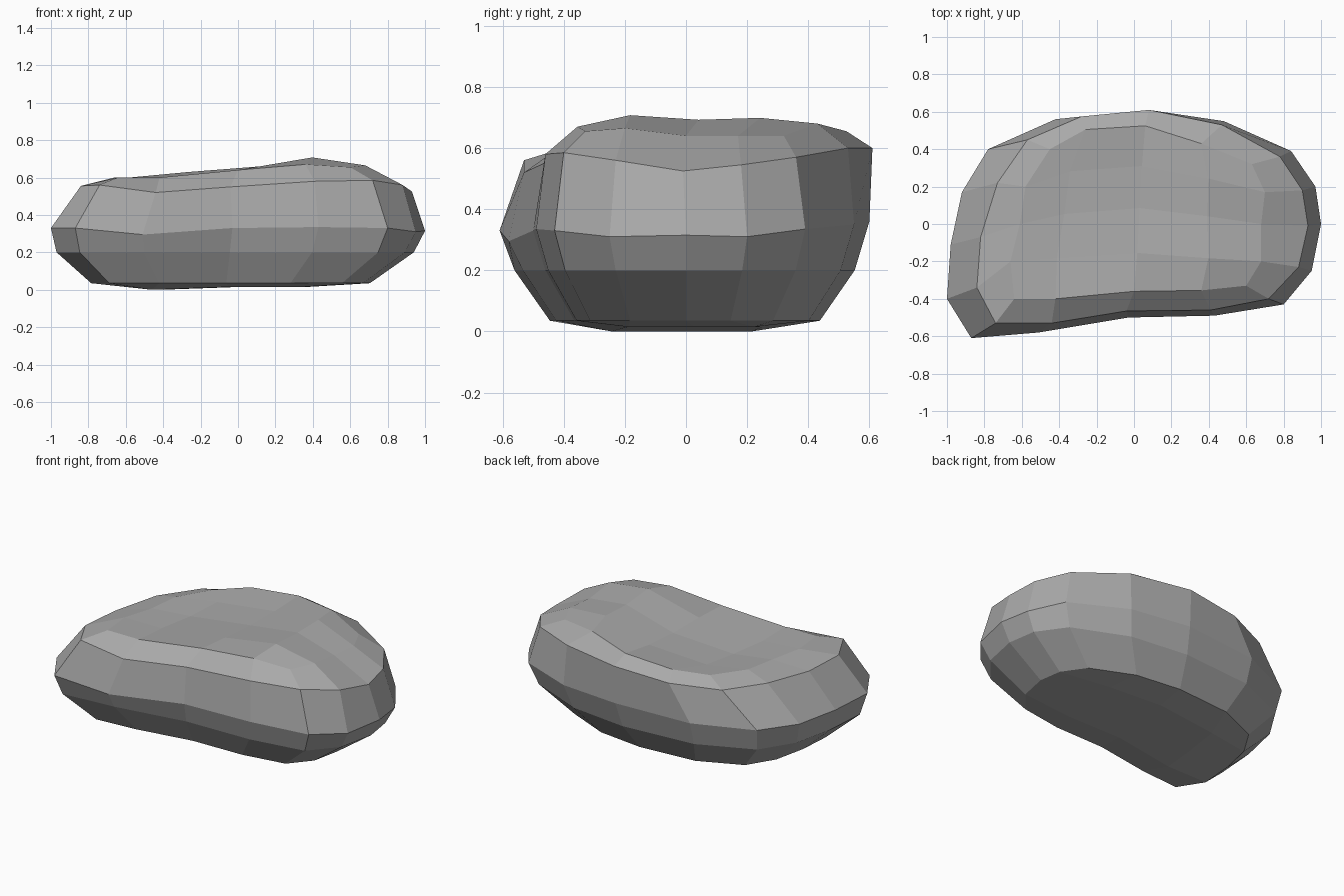
import bpy
import bmesh
from mathutils import Vector

cube = bpy.data.objects.get("Cube")
if cube:
    bpy.data.objects.remove(cube, do_unlink=True)

SIDE = 4  # segments along each side of the rounded boulder

# Widest contour, counterclockwise from the front corner at -x
waist = [Vector(p) for p in (
    (-.87, -.61, .33), (-.51, -.58, .295), (-.03, -.5, .33), (.43, -.49, .335),
    (.8, -.43, .33), (.95, -.25, .31), (1, 0, .315), (.97, .2, .31),
    (.84, .39, .335), (.48, .55, .35), (.08, .6, .36), (-.42, .56, .35),
    (-.78, .4, .34), (-.92, .17, .33), (-.98, -.11, .33), (-1, -.4, .33))]

# Shoulder contour, where the sides turn over into the top
shoulder = [Vector(p) for p in (
    (-.74, -.53, .56), (-.44, -.53, .52), (-.04, -.465, .55), (.41, -.46, .58),
    (.72, -.4, .585), (.88, -.23, .56), (.93, -.01, .525), (.9, .18, .545),
    (.78, .36, .57), (.47, .53, .6), (.08, .61, .6), (-.28, .575, .575),
    (-.57, .45, .56), (-.73, .22, .56), (-.82, -.07, .55), (-.84, -.34, .555))]

# Border of the gently sloping top
crown = [Vector(p) for p in (
    (-.64, -.4, .6), (-.42, -.4, .6), (0, -.36, .64), (.36, -.355, .67),
    (.6, -.33, .655), (.68, -.2, .665), (.68, 0, .64), (.7, .17, .64),
    (.63, .32, .64), (.36, .43, .68), (.06, .525, .655), (-.26, .505, .63),
    (-.45, .4, .605), (-.58, .2, .6), (-.61, 0, .595), (-.66, -.2, .6))]


def tuck(ring, sx, sy, shift, z):
    """Copy a contour, drawn inward and set at one height."""
    return [Vector((p.x * sx + shift, p.y * sy, z)) for p in ring]


def skin(bm, low, high):
    """Wrap a band of quads between two contours."""
    for i in range(len(low)):
        j = (i + 1) % len(low)
        bm.faces.new((low[i], low[j], high[j], high[i]))


def patch(bm, ring, lift):
    """Fill a contour with a grid of quads; lift raises the inner points."""
    n = SIDE
    front, right = ring[:n + 1], ring[n:2 * n + 1]
    back, left = ring[2 * n:3 * n + 1][::-1], (ring[3 * n:] + ring[:1])[::-1]
    grid = {}
    for i in range(n + 1):
        for j in range(n + 1):
            if j in (0, n):
                grid[i, j] = (front if j == 0 else back)[i]
            elif i in (0, n):
                grid[i, j] = (left if i == 0 else right)[j]
            else:
                u, v = i / n, j / n
                edges = (front[i].co.lerp(back[i].co, v)
                         + left[j].co.lerp(right[j].co, u))
                corners = front[0].co.lerp(front[n].co, u).lerp(
                    back[0].co.lerp(back[n].co, u), v)
                grid[i, j] = bm.verts.new(edges - corners + Vector((0, 0, lift(i, j))))
    for i in range(n):
        for j in range(n):
            bm.faces.new((grid[i, j], grid[i + 1, j],
                          grid[i + 1, j + 1], grid[i, j + 1]))


# Stacked contours: underside, belly, waist, shoulder, crown
contours = [tuck(waist, .745, .73, -.04, .035), tuck(waist, .955, .92, -.015, .2),
            waist, shoulder, crown]
bm = bmesh.new()
rings = [[bm.verts.new(p) for p in ring] for ring in contours]
for low, high in zip(rings, rings[1:]):
    skin(bm, low, high)

# Top has a hump toward +x and a shallow hollow toward -x
patch(bm, rings[-1], lambda i, j: (0, -.02, -.015, .025)[i])
patch(bm, rings[0], lambda i, j: -.035 if i == 1 else -.02)
bmesh.ops.recalc_face_normals(bm, faces=bm.faces)

mesh = bpy.data.meshes.new("boulder")
bm.to_mesh(mesh)
bm.free()
boulder = bpy.data.objects.new("boulder", mesh)
bpy.context.collection.objects.link(boulder)

# Plain grey stone
stone = bpy.data.materials.new("grey stone")
stone.use_nodes = True
colour = (.4, .4, .4, 1)
stone.diffuse_color = colour
stone.node_tree.nodes["Principled BSDF"].inputs["Base Color"].default_value = colour
mesh.materials.append(stone)
